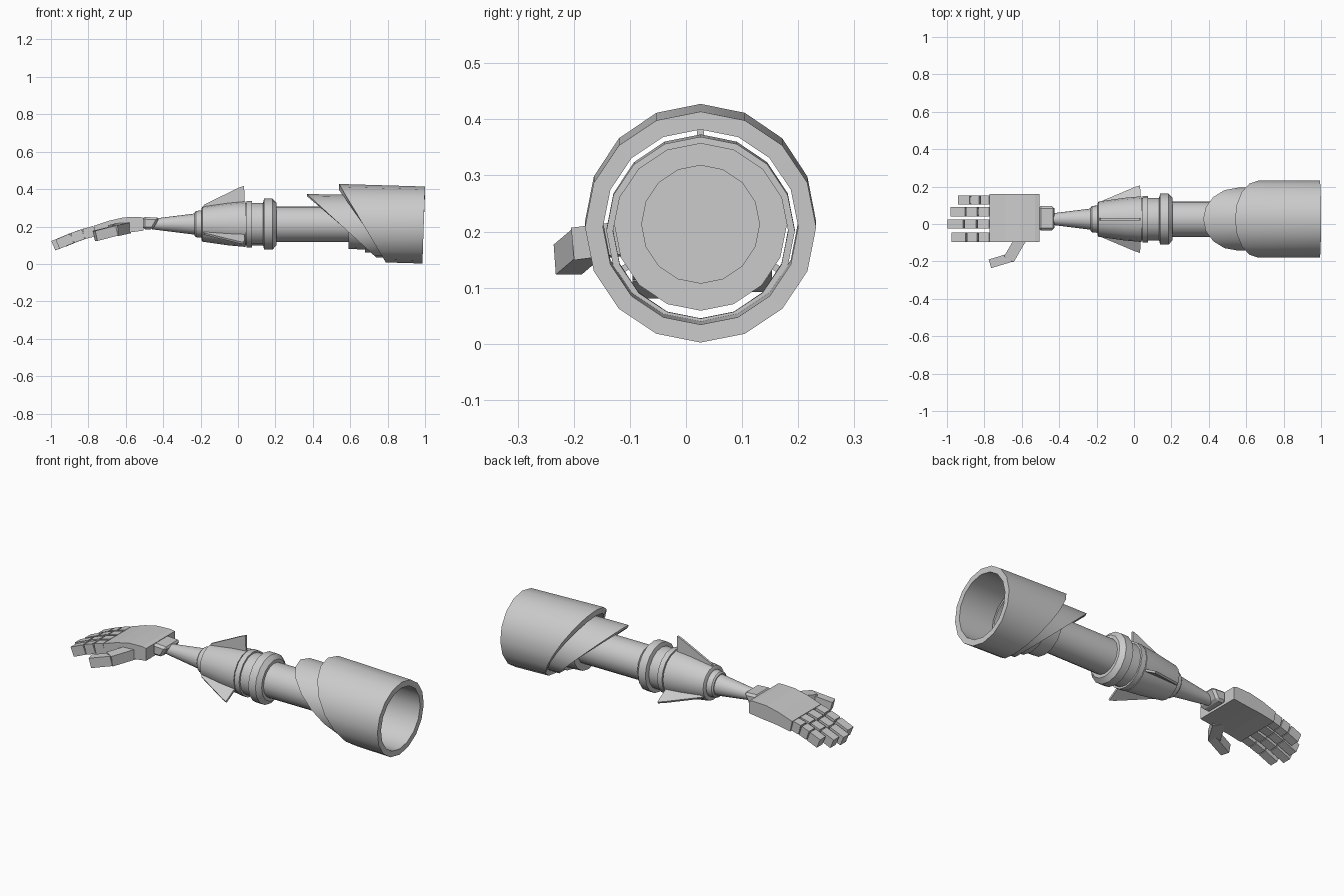
import bpy, bmesh
from math import sin, cos, pi, radians
from mathutils import Vector, Matrix

if "Cube" in bpy.data.objects:
    bpy.data.objects.remove(bpy.data.objects["Cube"])

grey = bpy.data.materials.new("plain grey")
grey.use_nodes = True
grey.diffuse_color = (0.6, 0.6, 0.6, 1)
grey.node_tree.nodes["Principled BSDF"].inputs["Base Color"].default_value = (0.6, 0.6, 0.6, 1)

AY, AZ, SIDES = 0.026, 0.213, 16   # arm axis and roundness


def finish(name, bm, smooth=False):
    bmesh.ops.recalc_face_normals(bm, faces=bm.faces[:])
    mesh = bpy.data.meshes.new(name)
    bm.to_mesh(mesh)
    bm.free()
    mesh.materials.append(grey)
    ob = bpy.data.objects.new(name, mesh)
    bpy.context.collection.objects.link(ob)
    if smooth:
        bpy.ops.object.select_all(action='DESELECT')
        ob.select_set(True)
        bpy.context.view_layer.objects.active = ob
        bpy.ops.object.shade_smooth_by_angle(angle=radians(32))
    return ob


def bridge(bm, a, b):
    for i in range(len(a)):
        j = (i + 1) % len(a)
        bm.faces.new((a[i], a[j], b[j], b[i]))


def lathe(name, profile):
    """Turn (x, radius) pairs about the arm axis and cap both ends."""
    bm = bmesh.new()
    rings = []
    for x, r in profile:
        rings.append([bm.verts.new((x, AY + r * sin(2 * pi * i / SIDES),
                                    AZ + r * cos(2 * pi * i / SIDES))) for i in range(SIDES)])
    for a, b in zip(rings, rings[1:]):
        bridge(bm, a, b)
    bm.faces.new(rings[0])
    bm.faces.new(rings[-1])
    return finish(name, bm, True)


def sleeve(name, r_out, r_in, front, slant, rear, z_rear, tilt):
    """Slightly tilted tube whose front edge is cut on a slant."""
    bm = bmesh.new()

    def ring(r, at_front):
        verts = []
        for i in range(SIDES):
            c, s = cos(2 * pi * i / SIDES), sin(2 * pi * i / SIDES)
            x = front - slant * c if at_front else rear + 0.007 * c
            verts.append(bm.verts.new((x, AY + r * s, z_rear + (rear - x) * tilt + r * c)))
        return verts
    loops = [ring(r_out, True), ring(r_out, False), ring(r_in, False), ring(r_in, True)]
    for k in range(4):
        bridge(bm, loops[k], loops[(k + 1) % 4])
    return finish(name, bm, True)


def prism(name, outline, width, matrix):
    """Extrude an (x, z) outline across y, centred, then place it."""
    bm = bmesh.new()
    a = [bm.verts.new((x, -width / 2, z)) for x, z in outline]
    b = [bm.verts.new((x, width / 2, z)) for x, z in outline]
    bridge(bm, a, b)
    bm.faces.new(a)
    bm.faces.new(b)
    bm.transform(matrix)
    return finish(name, bm)


def bone(name, a, b, width, height):
    """Square block running from a to b."""
    a, b = Vector(a), Vector(b)
    d = b - a
    side = Vector((0, 0, 1)).cross(d).normalized()
    up = d.normalized().cross(side)
    rot = Matrix((d.normalized(), side, up)).transposed().to_4x4()
    bm = bmesh.new()
    bmesh.ops.create_cube(bm, size=1, matrix=Matrix.Translation((a + b) / 2) @ rot
                          @ Matrix.Diagonal((d.length, width, height, 1)))
    return finish(name, bm)


# Upper arm sleeves, rod and the plug that holds them
sleeve("outer_sleeve", 0.206, 0.174, 0.665, 0.125, 0.993, 0.208, 0.03)
sleeve("inner_sleeve", 0.168, 0.156, 0.555, 0.185, 0.79, 0.201, 0.01)
lathe("upper_arm_rod", [(0.19, 0.095), (0.62, 0.095)])
lathe("sleeve_plug", [(0.59, 0.1), (0.59, 0.132), (0.68, 0.137), (0.68, 0.152),
                      (0.75, 0.154), (0.75, 0.105), (0.73, 0.105)])

# Elbow rings and forearm
lathe("elbow_ring", [(0.13, 0.1), (0.14, 0.136), (0.185, 0.136), (0.207, 0.112), (0.207, 0.09)])
lathe("elbow_core", [(0.03, 0.114), (0.145, 0.114)])
lathe("elbow_band", [(0.045, 0.124), (0.075, 0.124)])
lathe("forearm_shell", [(-0.195, 0.085), (-0.19, 0.094), (-0.05, 0.114), (0.04, 0.122)])
lathe("forearm_collar", [(-0.232, 0.062), (-0.225, 0.07), (-0.19, 0.074)])
lathe("forearm_cone", [(-0.46, 0.028), (-0.42, 0.033), (-0.22, 0.058)])

# Three fins set evenly round the forearm
for k in range(3):
    place = Matrix.Translation((0, AY, AZ)) @ Matrix.Rotation(2 * pi * k / 3, 4, 'X')
    prism("forearm_fin_%d" % (k + 1),
          [(-0.19, 0.085), (-0.18, 0.105), (0.005, 0.195), (0.033, 0.205), (0.035, 0.1)],
          0.012, place)

# Wrist block and palm
wrist = prism("wrist", [(-0.51, 0.185), (-0.455, 0.185), (-0.42, 0.247), (-0.51, 0.252)],
              0.13, Matrix.Translation((0, 0.031, 0)))
bev = wrist.modifiers.new("chamfer", 'BEVEL')
bev.width = 0.012
bev.segments = 1
prism("palm", [(-0.505, 0.178), (-0.505, 0.247), (-0.53, 0.252), (-0.61, 0.249), (-0.69, 0.231),
               (-0.772, 0.203), (-0.76, 0.143), (-0.68, 0.158), (-0.6, 0.166)],
      0.256, Matrix.Translation((0, 0.032, 0)))

# Four fingers of three blocks each, bending down
joints = [(0, 0.176), (0.068, 0.158), (0.135, 0.134), (0.225, 0.096)]
for name, y, reach in (("little", 0.128, 0.75), ("ring", 0.066, 0.93),
                       ("middle", 0.0, 1.0), ("index", -0.07, 0.9)):
    pts = [Vector((-0.765 - dx * reach, y, 0.176 + (z - 0.176) * reach)) for dx, z in joints]
    for k in range(3):
        gap = (pts[k + 1] - pts[k]).normalized() * 0.003
        bone("%s_finger_%d" % (name, k + 1), pts[k] + gap, pts[k + 1] - gap, 0.05, 0.056 - 0.001 * k)
    bone(name + "_finger_core", pts[0] + Vector((0.02, 0, 0.004)), pts[1], 0.035, 0.04)
    bone(name + "_finger_joint", pts[1], pts[2], 0.035, 0.04)
    bone(name + "_finger_tip_joint", pts[2], pts[2] * 0.5 + pts[3] * 0.5, 0.035, 0.04)

# Thumb
bone("thumb_base", (-0.6, -0.07, 0.193), (-0.668, -0.187, 0.178), 0.06, 0.058)
bone("thumb_tip", (-0.655, -0.178, 0.178), (-0.764, -0.211, 0.15), 0.048, 0.055)
